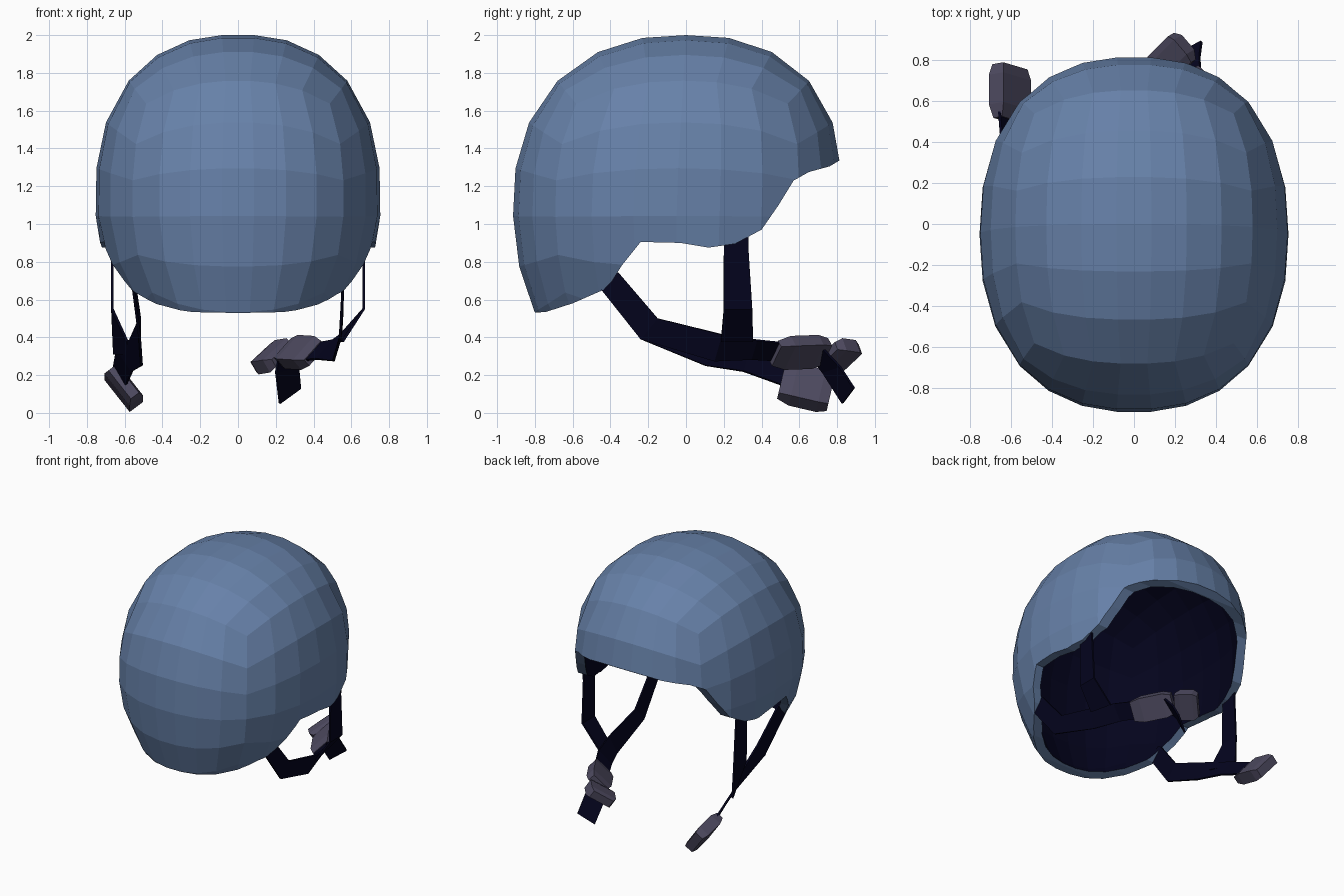
import bpy, bmesh, math
from mathutils import Vector

if "Cube" in bpy.data.objects:
    bpy.data.objects.remove(bpy.data.objects["Cube"])


def material(name, rgb):
    m = bpy.data.materials.new(name)
    m.diffuse_color = (*rgb, 1)
    m.use_nodes = True
    m.node_tree.nodes["Principled BSDF"].inputs["Base Color"].default_value = m.diffuse_color
    return m


BLUE = material("shell_blue", (0.135, 0.22, 0.395))
NAVY = material("strap_navy", (0.0012, 0.0012, 0.0125))
GREY = material("buckle_grey", (0.076, 0.069, 0.118))


def make(name, bm, *mats):
    me = bpy.data.meshes.new(name)
    bm.to_mesh(me)
    bm.free()
    for m in mats:
        me.materials.append(m)
    ob = bpy.data.objects.new(name, me)
    bpy.context.collection.objects.link(ob)
    return ob


# Rounded dome: gridded cube projected onto a superellipsoid
def dome(bm, inset, mat, flip):
    tmp = bmesh.new()
    bmesh.ops.create_cube(tmp, size=2)
    for axis, n in ((0, 7), (1, 6), (2, 6)):
        for i in range(1, n):
            no = Vector((0, 0, 0))
            no[axis] = 1
            bmesh.ops.bisect_plane(tmp, geom=tmp.verts[:] + tmp.edges[:] + tmp.faces[:],
                                   plane_co=no * (2 * i / n - 1), plane_no=no)
    p = 2.3
    for v in tmp.verts:
        d = Vector([math.tan(c * math.pi / 4) for c in v.co]).normalized()
        d.z -= 0.1 * (1 - d.z ** 2)
        d /= sum(abs(c) ** p for c in d) ** (1 / p)
        z = 1.15 + d.z * ((0.855 if d.z > 0 else 1.07) - inset)
        y = -0.05 + d.y * (0.87 - inset) + 0.05 * max(0, d.z)
        # narrow the nape, keep the ear sides wide
        back = min(1, max(0, (0.15 - y) / 0.5))
        taper = 1 - 0.42 * back * max(0, 0.9 - z)
        v.co = (d.x * (0.755 - inset) * taper, y, min(z, 2))
    for f in tmp.faces:
        f.material_index = mat
    bmesh.ops.recalc_face_normals(tmp, faces=tmp.faces[:])
    if flip:
        bmesh.ops.reverse_faces(tmp, faces=tmp.faces[:])
    me = bpy.data.meshes.new("tmp")
    tmp.to_mesh(me)
    tmp.free()
    bm.from_mesh(me)
    bpy.data.meshes.remove(me)


bm = bmesh.new()
dome(bm, 0, 0, False)
dome(bm, 0.068, 1, True)
shell = make("helmet_shell", bm, BLUE, NAVY)

# Cutter with the side profile of the rim
rim = [(-1.1, 0.52), (-0.8, 0.53), (-0.74, 0.535), (-0.6, 0.58), (-0.44, 0.65),
       (-0.39, 0.70), (-0.34, 0.78), (-0.24, 0.905), (-0.03, 0.90), (0.12, 0.875),
       (0.26, 0.895), (0.40, 0.97), (0.49, 1.10), (0.57, 1.23), (0.65, 1.275),
       (0.76, 1.305), (0.81, 1.335), (1.1, 1.42), (1.1, -0.5), (-1.1, -0.5)]
bm = bmesh.new()
face = bm.faces.new([bm.verts.new((-1, y, z)) for y, z in rim])
ext = bmesh.ops.extrude_face_region(bm, geom=[face])
for v in ext["geom"]:
    if isinstance(v, bmesh.types.BMVert):
        v.co.x = 1
bmesh.ops.recalc_face_normals(bm, faces=bm.faces[:])
cutter = make("rim_cutter", bm, BLUE, NAVY)
cutter.hide_render = True
mod = shell.modifiers.new("rim", 'BOOLEAN')
mod.operation = 'DIFFERENCE'
mod.solver = 'EXACT'
mod.object = cutter
bpy.context.view_layer.objects.active = shell
bpy.ops.object.modifier_apply(modifier="rim")
bpy.data.objects.remove(cutter)


# Flat ribbon through (centre, full width vector) stations
def strap(name, stations):
    bm = bmesh.new()
    rows = []
    for c, w in stations:
        c, w = Vector(c), Vector(w) / 2
        rows.append((bm.verts.new(c - w), bm.verts.new(c + w)))
    for a, b in zip(rows, rows[1:]):
        bm.faces.new((a[0], a[1], b[1], b[0]))
    ob = make(name, bm, NAVY)
    s = ob.modifiers.new("thickness", 'SOLIDIFY')
    s.thickness = 0.014
    s.offset = 0


# Vertical straps on both sides
for side, sx, jx, jz, turn in (("right", 1, 0.535, 0.38, -0.04), ("left", -1, 0.605, 0.31, 0.10)):
    strap(side + "_vertical_strap", [
        ((sx * 0.675, 0.265, 1.0), (0, 0.13, 0)),
        ((sx * 0.667, 0.265, 0.88), (0, 0.13, 0)),
        ((sx * 0.665, 0.275, 0.55), (0, 0.15, 0)),
        ((sx * jx, 0.27, jz), (sx * turn, 0.17, 0))])

# Rear straps running on to the buckles
strap("right_rear_strap", [
    ((0.555, -0.425, 0.73), (0, 0.07, 0.055)),
    ((0.555, -0.405, 0.70), (0, 0.10, 0.08)),
    ((0.545, -0.195, 0.445), (0.01, 0.09, 0.11)),
    ((0.525, 0.17, 0.345), (0.04, 0.04, 0.14)),
    ((0.46, 0.36, 0.335), (0.09, 0.03, 0.10)),
    ((0.36, 0.55, 0.32), (0.09, 0.03, 0.09))])
strap("left_rear_strap", [
    ((-0.555, -0.425, 0.73), (0, 0.07, 0.055)),
    ((-0.555, -0.405, 0.70), (0, 0.10, 0.08)),
    ((-0.52, -0.195, 0.445), (0, 0.09, 0.11)),
    ((-0.54, 0.13, 0.32), (-0.06, 0.05, 0.14)),
    ((-0.60, 0.32, 0.28), (-0.08, 0.03, 0.12)),
    ((-0.63, 0.57, 0.18), (-0.06, 0.03, 0.10))])
strap("loose_strap_end", [
    ((0.27, 0.70, 0.31), (0.11, 0.06, 0.05)),
    ((0.26, 0.77, 0.23), (0.12, 0.09, 0.03)),
    ((0.275, 0.86, 0.09), (0.11, 0.06, 0.08))])


# Buckle block: tapered slab along an axis
def buckle(name, centre, axis, width_dir, length, width, thick, ends=0.75):
    L = Vector(axis).normalized()
    W = Vector(width_dir)
    W = (W - L * W.dot(L)).normalized()
    N = L.cross(W)
    bm = bmesh.new()
    rings = []
    for t, k, h in ((-0.5, ends, 0.6), (-0.25, 1, 1), (0.3, 1, 1), (0.5, ends, 0.75)):
        c = Vector(centre) + L * length * t
        rings.append([bm.verts.new(c + W * width * k * a / 2 + N * thick * h * b / 2)
                      for a, b in ((-1, -1), (1, -1), (1, 1), (-1, 1))])
    for r, s in zip(rings, rings[1:]):
        for i in range(4):
            j = (i + 1) % 4
            bm.faces.new((r[i], r[j], s[j], s[i]))
    bm.faces.new(rings[0])
    bm.faces.new(rings[-1])
    bmesh.ops.recalc_face_normals(bm, faces=bm.faces[:])
    make(name, bm, GREY)


buckle("right_buckle_body", (0.33, 0.605, 0.32), (-0.5, 0.85, 0.03), (0.5, 0.15, 0.5),
       0.31, 0.18, 0.075, 0.8)
buckle("right_buckle_clip", (0.185, 0.81, 0.30), (-0.6, 0.7, -0.1), (0.65, 0.35, 0.5),
       0.17, 0.21, 0.08, 0.8)
buckle("left_buckle", (-0.605, 0.635, 0.135), (0, 0.94, -0.22), (0.6, 0, -0.8),
       0.27, 0.22, 0.09, 0.88)
